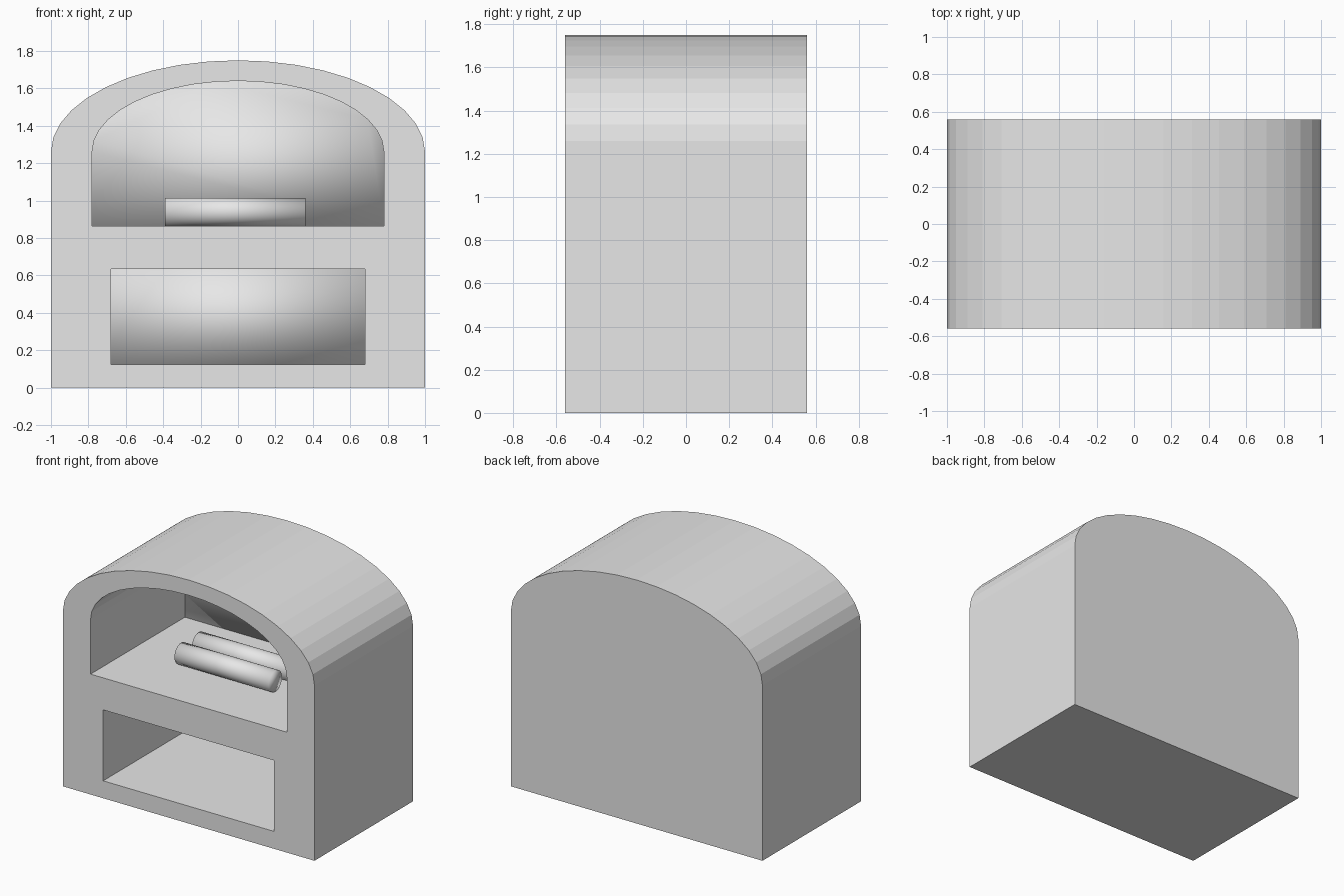
import bpy
import math
from mathutils import Matrix

cube = bpy.data.objects.get("Cube")
if cube:
    bpy.data.objects.remove(cube, do_unlink=True)

HALF_DEPTH = 0.56
CAVITY_BACK = 0.52
PANEL_FRONT = 0.511

grey = bpy.data.materials.new("light_grey")
grey.use_nodes = True
colour = (0.8, 0.8, 0.8, 1)
grey.diffuse_color = colour
for node in grey.node_tree.nodes:
    if node.type == "BSDF_PRINCIPLED":
        node.inputs["Base Color"].default_value = colour


def arch(half_width, bottom, spring, top, segments=20):
    """Straight jambs under a half ellipse, as (x, z) points."""
    points = [(-half_width, bottom), (half_width, bottom)]
    for i in range(segments + 1):
        a = math.pi * i / segments
        points.append((half_width * math.cos(a), spring + (top - spring) * math.sin(a)))
    return points


def rectangle(half_width, bottom, top):
    return [(-half_width, bottom), (half_width, bottom), (half_width, top), (-half_width, top)]


def extrude(name, outline, front, back, smooth=False):
    """Extrude an (x, z) outline along y."""
    n = len(outline)
    verts = [(x, y, z) for y in (front, back) for x, z in outline]
    faces = [list(range(n)), list(range(2 * n - 1, n - 1, -1))]
    for i in range(n):
        j = (i + 1) % n
        faces.append([j, i, i + n, j + n])
    mesh = bpy.data.meshes.new(name)
    mesh.from_pydata(verts, [], faces)
    mesh.materials.append(grey)
    for face in mesh.polygons:
        face.use_smooth = smooth
    obj = bpy.data.objects.new(name, mesh)
    bpy.context.collection.objects.link(obj)
    return obj


# Arched oven body
body = extrude("oven_body", arch(1, 0, 1.26, 1.75), -HALF_DEPTH, HALF_DEPTH)

# Baking chamber above, storage recess below, each closed by a soft-shaded back panel
openings = {
    "chamber": arch(0.78, 0.865, 1.26, 1.64),
    "storage": rectangle(0.68, 0.125, 0.635),
}
for name, outline in openings.items():
    cutter = extrude(name + "_cutter", outline, -HALF_DEPTH - 0.1, CAVITY_BACK)
    cutter.hide_render = True
    cut = body.modifiers.new(name, "BOOLEAN")
    cut.operation = "DIFFERENCE"
    cut.solver = "EXACT"
    cut.object = cutter
    bpy.context.view_layer.objects.active = body
    bpy.ops.object.modifier_apply(modifier=cut.name)
    bpy.data.objects.remove(cutter, do_unlink=True)
    extrude(name + "_back_panel", outline, PANEL_FRONT, CAVITY_BACK, smooth=True)

# Two logs lying side by side on the chamber floor
for name, y in (("front_log", -0.09), ("rear_log", 0.11)):
    bpy.ops.mesh.primitive_cylinder_add(vertices=32, radius=0.075, depth=0.75)
    log = bpy.context.object
    log.name = name
    log.data.transform(Matrix.Rotation(math.pi / 2, 4, "Y"))
    log.location = (-0.015, y, 0.94)
    log.data.materials.append(grey)
    bpy.ops.object.shade_smooth()
